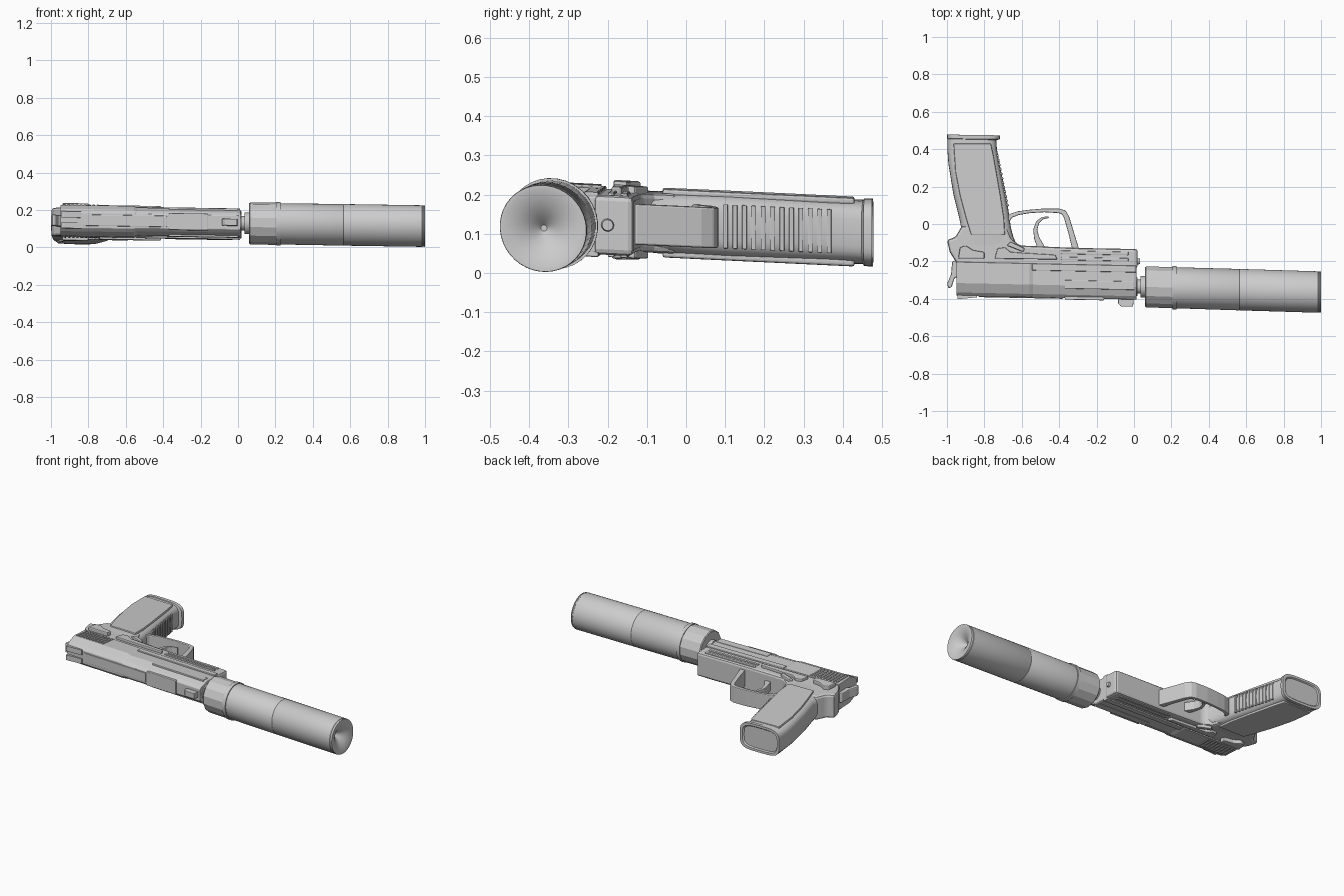
import bpy, bmesh, math
from mathutils import Matrix, Vector

if "Cube" in bpy.data.objects:
    bpy.data.objects.remove(bpy.data.objects["Cube"])

# The whole model lies on its side, slightly tilted
TILT = Matrix(((1, 0, 0, 0), (0, 1, 0, 0), (-.017, -.05, 1, .1125), (0, 0, 0, 1)))


def finish(name, bm, bevel=0, smooth=False):
    bmesh.ops.recalc_face_normals(bm, faces=bm.faces)
    bm.transform(TILT)
    me = bpy.data.meshes.new(name)
    bm.to_mesh(me)
    bm.free()
    ob = bpy.data.objects.new(name, me)
    bpy.context.collection.objects.link(ob)
    if bevel:
        m = ob.modifiers.new("bevel", "BEVEL")
        m.width, m.segments, m.limit_method = bevel, 2, 'ANGLE'
    if smooth:
        bpy.ops.object.select_all(action='DESELECT')
        ob.select_set(True)
        bpy.context.view_layer.objects.active = ob
        bpy.ops.object.shade_smooth_by_angle(angle=math.radians(35))
    return ob


def loft(name, sections, bevel=0, smooth=False, caps=True):
    bm = bmesh.new()
    rings = [[bm.verts.new(p) for p in s] for s in sections]
    for a, b in zip(rings, rings[1:]):
        for i in range(len(a)):
            j = (i + 1) % len(a)
            bm.faces.new((a[i], a[j], b[j], b[i]))
    if caps:
        bm.faces.new(rings[0])
        bm.faces.new(rings[-1])
    return finish(name, bm, bevel, smooth)


def prism(name, pts, w0, w1, bevel=0):
    return loft(name, [[(x, y, w) for x, y in pts] for w in (w0, w1)], bevel)


def both_sides(name, pts, w0, w1, bevel=0):
    prism(name + "_upper", pts, w0, w1, bevel)
    prism(name + "_lower", pts, -w1, -w0, bevel)


def ribbon(name, path, widths, half, bevel=0):
    P = [Vector(p) for p in path]
    left, right = [], []
    for i, p in enumerate(P):
        d = (P[min(i + 1, len(P) - 1)] - P[max(i - 1, 0)]).normalized()
        n = Vector((-d.y, d.x)) * widths[i]
        left.append(p + n)
        right.append(p - n)
    prism(name, [tuple(p) for p in left + right[::-1]], -half, half, bevel)


def rect(x0, x1, y0, y1, slope=-.02):
    return [(x0, y0), (x1, y0 + slope * (x1 - x0)), (x1, y1 + slope * (x1 - x0)), (x0, y1)]


def lathe(name, profile, sides, smooth=True):
    secs = []
    for x, r in profile:
        yc = -.336 - .03 * (x - .06)
        secs.append([(x, yc + r * math.cos(2 * math.pi * (k + .5) / sides),
                      r * math.sin(2 * math.pi * (k + .5) / sides)) for k in range(sides)])
    return loft(name, secs, 0, smooth)


# Suppressor tube with dished end, ring and faceted rear collar
lathe("suppressor_tube", [(.2, .09), (.205, .110), (.56, .111), (.563, .1095), (.566, .111), (.985, .111),
                          (.987, .109), (.993, .109), (.994, .111), (1, .110), (1, .098), (.985, .06),
                          (.965, .03), (.94, .008)], 40)
lathe("suppressor_collar", [(.06, .06), (.06, .108), (.065, .112), (.21, .113), (.21, .09)], 14, False)
lathe("suppressor_ring", [(.205, .1), (.205, .116), (.228, .116), (.228, .1)], 32)
lathe("barrel", [(-.05, .05), (.02, .05), (.02, .038), (.035, .038), (.035, .058), (.065, .058)], 20)


# Slide with chamfered crown
def slide_section(x, w):
    t = -.384 - .02 * (x + .94) / .95
    b = -.203 - .02 * (x + .94) / .95
    half = [(b, w), (t + .068, w), (t + .018, w * .72), (t, w * .5)]
    return [(x, y, v) for y, v in half] + [(x, y, -v) for y, v in reversed(half)]


loft("slide", [slide_section(x, w) for x, w in
               ((-.95, .083), (-.56, .083), (-.54, .075), (.005, .074), (.013, .07))], .003)
both_sides("slide_rail", rect(-.545, .012, -.248, -.212), .06, .083, .004)
both_sides("slide_side_panel", rect(-.37, .0, -.345, -.30), .06, .0775, .003)
prism("chamber_block", rect(-.37, -.16, -.404, -.37), -.045, .045, .004)
prism("top_rib", rect(-.83, -.38, -.391, -.36), -.03, .03, .003)

# Rear grip serrations on both flanks
for i in range(9):
    x = -.935 + i * .0225
    both_sides(f"serration_{i}", [(x, -.31), (x + .01, -.31), (x + .016, -.215), (x + .006, -.215)], .075, .0875)

# Sights and hammer
for s in (-1, 1):
    a, b = sorted((s * .012, s * .045))
    prism(f"rear_sight_{s}", [(-.945, -.37), (-.84, -.37), (-.84, -.392), (-.93, -.401), (-.945, -.401)], a, b)
prism("front_sight", [(-.085, -.39), (.0, -.39), (-.005, -.441), (-.07, -.441), (-.085, -.425)], -.018, .018, .003)
prism("hammer", [(-.94, -.19), (-.972, -.2), (-.978, -.27), (-1, -.32), (-.992, -.343), (-.975, -.338),
                 (-.96, -.29), (-.94, -.28)], -.03, .03, .006)

# Frame with rear tang and dust cover
prism("frame", [(-.945, -.215), (-.985, -.15), (-1, -.085), (-.955, -.07), (-.92, -.01), (-.68, -.02),
                (-.655, -.08), (-.61, -.115), (-.31, -.128), (.02, -.134), (.02, -.235)], -.076, .076, .014)
both_sides("frame_rail_low", rect(-.39, -.03, -.192, -.176), .07, .082, .003)
both_sides("frame_rail_high", rect(-.39, -.03, -.16, -.142), .07, .082, .003)
bm = bmesh.new()
bmesh.ops.create_cone(bm, cap_ends=True, segments=16, radius1=.018, radius2=.014, depth=.02,
                      matrix=Matrix.Translation((.022, -.2, 0)) @ Matrix.Rotation(math.pi / 2, 4, 'Y'))
finish("guide_rod_tip", bm, 0, True)

# Control levers and pins
both_sides("safety_lever", [(-.94, -.185), (-.93, -.125), (-.90, -.115), (-.86, -.14), (-.8, -.15),
                            (-.8, -.185)], .07, .1, .006)
both_sides("slide_stop", [(-.745, -.185), (-.73, -.13), (-.69, -.125), (-.66, -.15), (-.42, -.165),
                          (-.41, -.19)], .07, .092, .005)
both_sides("magazine_catch", [(-.68, -.115), (-.66, -.095), (-.585, -.13), (-.59, -.15)], .06, .092, .005)


# Grip: rounded sections, heel to frame
def grip_section(y, back, front, w, n=36, tilt=0):
    pts = []
    for k in range(n):
        a = 2 * math.pi * k / n
        c, s = math.cos(a), math.sin(a)
        px = math.copysign(abs(c) ** .5, c)
        pz = math.copysign(abs(s) ** .5, s)
        pts.append(((back + front) / 2 + px * (front - back) / 2, y + tilt * px, w * pz))
    return pts


loft("grip", [grip_section(*s) for s in (
    (.458, -.998, -.737, .082), (.40, -.998, -.733, .082), (.32, -.992, -.718, .083), (.16, -.966, -.686, .084),
    (.107, -.953, -.676, .084), (.03, -.934, -.665, .083), (-.02, -.924, -.658, .081), (-.07, -.945, -.645, .079),
    (-.13, -.95, -.62, .075))], 0, True)
both_sides("grip_panel", [(-.965, .43), (-.765, .43), (-.75, .36), (-.715, .16), (-.695, .03), (-.69, -.06),
                          (-.87, -.06), (-.895, .02), (-.93, .15), (-.955, .28)], .07, .0875, .006)

# Magazine base with rim and recessed floor
loft("magazine_base", [grip_section(*s, 36, -.002) for s in (
    (.45, -.995, -.735, .078), (.455, -.999, -.718, .086), (.476, -.999, -.716, .087),
    (.476, -.983, -.735, .072), (.469, -.978, -.742, .066))], 0, True)

# Front strap ribs
for i in range(12):
    y = .095 + i * .024
    x = -.674 - .205 * (y - .107)
    prism(f"strap_rib_{i}", [(x - .03, y), (x + .003, y), (x + .001, y + .012), (x - .03, y + .012)], -.056, .056, .002)

# Trigger guard and trigger
ribbon("trigger_guard", [(-.675, .02), (-.66, .043), (-.62, .058), (-.56, .067), (-.48, .073), (-.40, .070),
                         (-.375, .062), (-.36, .035), (-.335, -.05), (-.312, -.135)],
       [.012, .012, .01, .009, .010, .012, .014, .014, .015, .018], .052, .005)
ribbon("trigger", [(-.455, .037), (-.49, .031), (-.515, .01), (-.528, -.03), (-.52, -.075), (-.495, -.13)],
       [.004, .007, .009, .011, .014, .02], .028, .004)
